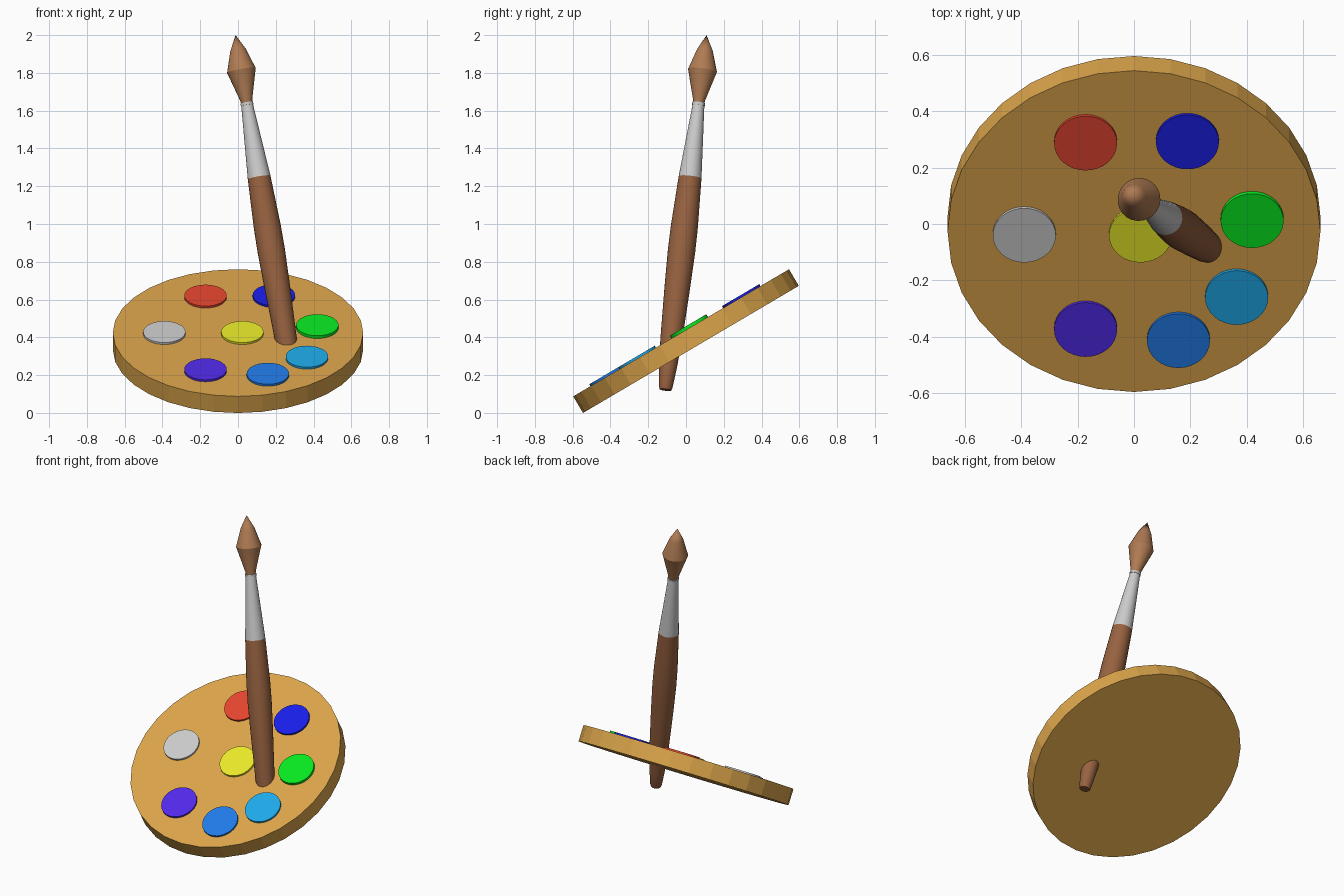
import bpy, math
from mathutils import Matrix, Vector

if "Cube" in bpy.data.objects:
    bpy.data.objects.remove(bpy.data.objects["Cube"])


def material(name, rgb):
    # colours are noted as display values and converted to linear
    m = bpy.data.materials.new(name)
    m.diffuse_color = (*[(c / 255) ** 2.2 for c in rgb], 1)
    m.use_nodes = True
    m.node_tree.nodes["Principled BSDF"].inputs["Base Color"].default_value = m.diffuse_color
    return m


def lathe(name, profile, sides, matrix, mat, smooth=False):
    """Closed solid turned from (radius, height) points, ends capped."""
    verts, faces, rings = [], [], []
    for r, h in profile:
        n = sides if r > 0 else 1
        rings.append(list(range(len(verts), len(verts) + n)))
        for i in range(n):
            a = 2 * math.pi * i / sides
            verts.append((r * math.cos(a), r * math.sin(a), h))
    for lo, hi in zip(rings, rings[1:]):
        for i in range(sides):
            j = (i + 1) % sides
            if len(hi) == 1:
                faces.append((lo[i], lo[j], hi[0]))
            else:
                faces.append((lo[i], lo[j], hi[j], hi[i]))
    faces.append(rings[0][::-1])
    if len(rings[-1]) > 1:
        faces.append(rings[-1])
    mesh = bpy.data.meshes.new(name)
    mesh.from_pydata(verts, [], faces)
    mesh.materials.append(mat)
    ob = bpy.data.objects.new(name, mesh)
    ob.matrix_world = matrix
    bpy.context.collection.objects.link(ob)
    if smooth:
        bpy.ops.object.select_all(action='DESELECT')
        ob.select_set(True)
        bpy.context.view_layer.objects.active = ob
        bpy.ops.object.shade_smooth_by_angle(angle=math.radians(30))
    return ob


# Tilted palette board
HALF = 0.051
board = Matrix.Translation((0, 0, 0.38)) @ Matrix.Rotation(math.radians(30.5), 4, 'X')
lathe("palette_board", [(0.663, -HALF), (0.663, HALF)], 32, board,
      material("wood", (218, 163, 76)))

# Paint dabs: colour name, x and y on the board, height, colour
dabs = [
    ("red", -0.172, 0.370, 0.012, (228, 70, 50)),
    ("deep_blue", 0.190, 0.375, 0.012, (32, 36, 232)),
    ("green", 0.420, 0.053, 0.017, (16, 232, 38)),
    ("white", -0.390, -0.010, 0.012, (206, 206, 206)),
    ("yellow", 0.023, -0.010, 0.012, (232, 232, 46)),
    ("cyan", 0.365, -0.267, 0.012, (36, 168, 232)),
    ("mid_blue", 0.158, -0.445, 0.012, (38, 122, 232)),
    ("violet", -0.172, -0.399, 0.012, (82, 46, 232)),
]
for name, x, y, h, rgb in dabs:
    lathe("paint_" + name, [(0.112, HALF - 0.01), (0.112, HALF + h)], 32,
          board @ Matrix.Translation((x, y, 0)), material("paint_" + name, rgb))

# Brush axis, from handle end to bristle tip
base, tip = Vector((0.298, -0.109, 0.122)), Vector((-0.013, 0.109, 2.0))
brush = Matrix.Translation(base) @ (tip - base).to_track_quat('Z', 'Y').to_matrix().to_4x4()
length = (tip - base).length

# Handle pushed through the board
lathe("brush_handle", [(0.031, 0), (0.036, 0.015), (0.046, 0.11), (0.058, 0.27), (0.068, 0.55),
                       (0.073, 0.75), (0.072, 0.88), (0.061, 1.147)],
      24, brush, material("handle_wood", (150, 98, 66)), True)

# Metal ferrule with a small collar at its neck
metal = material("metal", (206, 206, 206))
lathe("brush_ferrule", [(0.061, 1.147), (0.031, 1.545)], 24, brush, metal, True)
lathe("ferrule_collar", [(0.034, 1.537), (0.034, 1.551)], 24, brush, metal, True)

# Bristles
lathe("brush_bristles", [(0.029, 1.54), (0.032, 1.565), (0.077, 1.725), (0.042, 1.835), (0, length)],
      24, brush, material("bristle", (174, 122, 84)), True)
